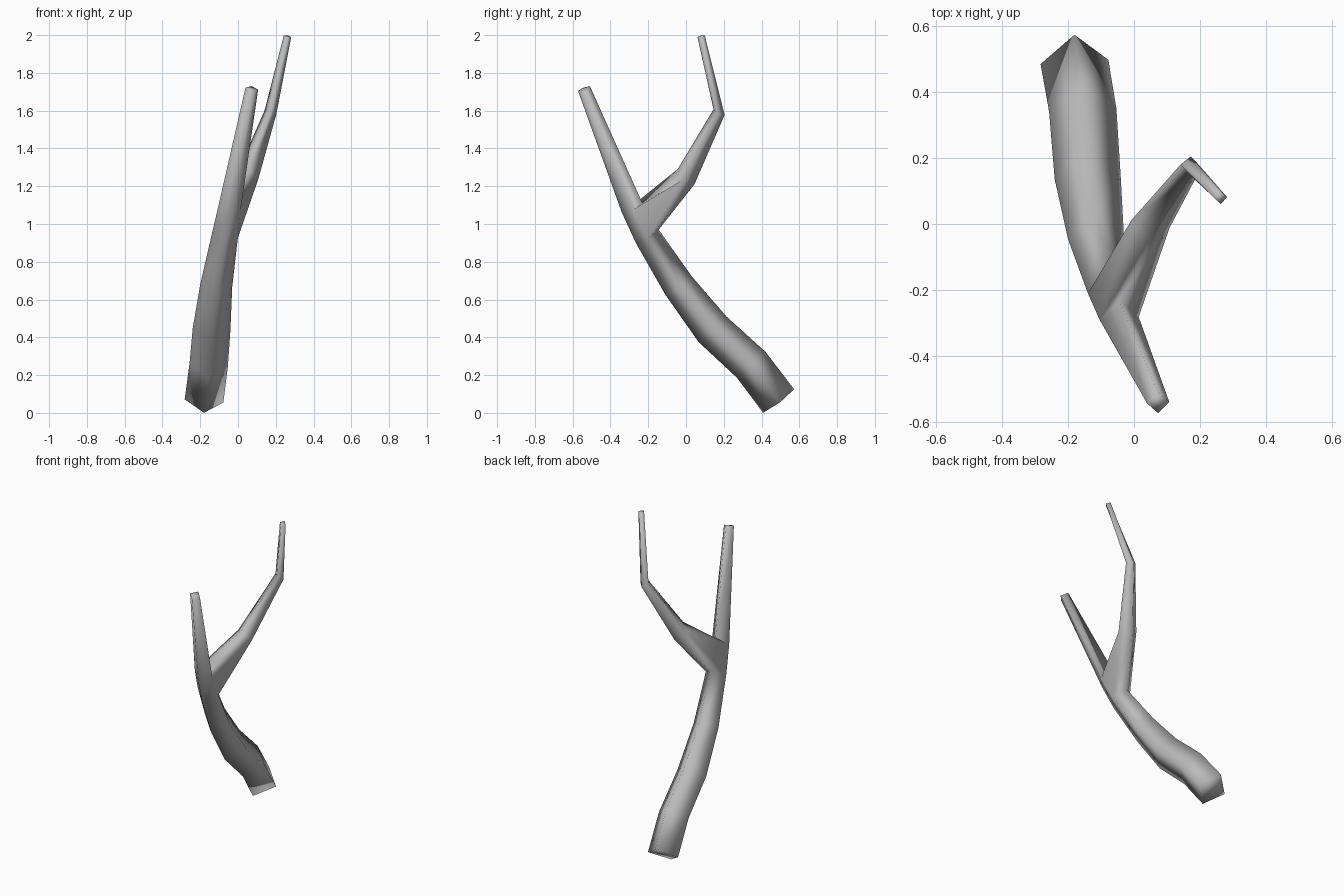
import bpy, bmesh
from mathutils import Vector

if "Cube" in bpy.data.objects:
    bpy.data.objects.remove(bpy.data.objects["Cube"], do_unlink=True)

# Each path point: x, y, z, radius
STEM = [(-0.18, 0.49, 0.063, 0.103), (-0.155, 0.345, 0.255, 0.102),
        (-0.14, 0.14, 0.443, 0.1), (-0.115, -0.04, 0.675, 0.085),
        (-0.07, -0.205, 0.935, 0.07), (-0.045, -0.285, 1.085, 0.06),
        (0.073, -0.54, 1.717, 0.034)]
FORK = [(-0.05, -0.2, 1.03, 0), (0.05, 0, 1.25, 0.06),
        (0.172, 0.175, 1.592, 0.033), (0.262, 0.08, 1.994, 0.02)]
FORK_START = 4  # stem ring where the side branch grows out


def add_rings(bm, path, out_weight):
    """Diamond rings along a path, ordered right, top, left, bottom."""
    pts = [Vector(p[:3]) for p in path]
    rings = []
    for i, p in enumerate(pts):
        into = (p - pts[i - 1]).normalized() if i else Vector()
        out = (pts[i + 1] - p).normalized() if i + 1 < len(pts) else Vector()
        t = (into + out * (out_weight if i else 1)).normalized()
        side = Vector((1, 0, 0))
        side = (side - t * side.dot(t)).normalized()
        up = t.cross(side)
        r = path[i][3]
        if r:
            rings.append([bm.verts.new(p + d * r) for d in (side, up, -side, -up)])
    return rings


def bridge(bm, a, b, sides=range(4)):
    for i in sides:
        j = (i + 1) % 4
        bm.faces.new((a[i], a[j], b[j], b[i]))


bm = bmesh.new()

# Main stem, left open on its upper side at the fork
stem = add_rings(bm, STEM, 1)
for k in range(len(stem) - 1):
    bridge(bm, stem[k], stem[k + 1], (2, 3) if k == FORK_START else range(4))

# Side branch
fork = add_rings(bm, FORK, 0)
for a, b in zip(fork, fork[1:]):
    bridge(bm, a, b)

# Crotch joining the branch to the stem opening
r5, t5, l5, _ = stem[FORK_START]
r6, t6, l6, _ = stem[FORK_START + 1]
right, under, left, over = fork[0]
for face in ((l5, l6, left), (l6, t6, over, left), (t6, r6, right, over),
             (r6, r5, right), (r5, t5, under, right), (t5, l5, left, under)):
    bm.faces.new(face)

# End caps
for ring in (stem[0], stem[-1], fork[-1]):
    bm.faces.new(ring)
bmesh.ops.recalc_face_normals(bm, faces=bm.faces)
for f in bm.faces:
    f.smooth = True

mesh = bpy.data.meshes.new("forked_branch")
bm.to_mesh(mesh)
bm.free()
branch = bpy.data.objects.new("forked_branch", mesh)
bpy.context.collection.objects.link(branch)

# Plain grey material
mat = bpy.data.materials.new("plain_grey")
mat.use_nodes = True
mat.diffuse_color = (0.5, 0.5, 0.5, 1)
mat.node_tree.nodes["Principled BSDF"].inputs["Base Color"].default_value = (0.5, 0.5, 0.5, 1)
mesh.materials.append(mat)
